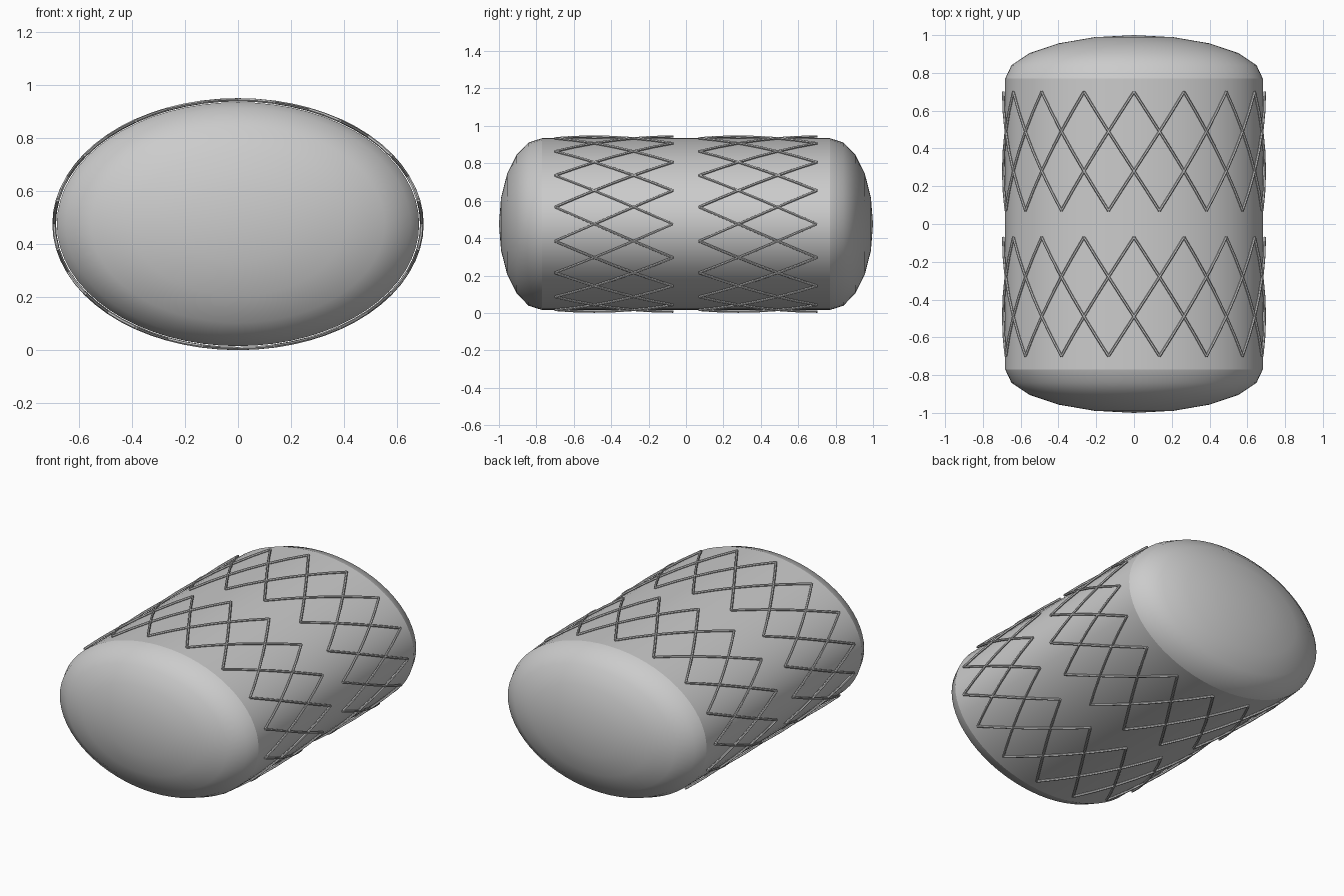
import bpy, bmesh, math

if "Cube" in bpy.data.objects:
    bpy.data.objects.remove(bpy.data.objects["Cube"])

CZ = 0.475                 # height of the long axis
RX, RZ = 0.682, 0.459      # body half width and half height
Y0 = 0.77                  # end of the straight body
SEG = 64

grey = bpy.data.materials.new("plain grey")
grey.diffuse_color = (0.6, 0.6, 0.6, 1)
grey.use_nodes = True
grey.node_tree.nodes["Principled BSDF"].inputs["Base Color"].default_value = grey.diffuse_color


def ring(bm, y, s):
    """Elliptical ring of vertices at y, scaled by s."""
    return [bm.verts.new((RX * s * math.sin(a), y, CZ + RZ * s * math.cos(a)))
            for a in (2 * math.pi * i / SEG for i in range(SEG))]


def lathe(name, profile, tip=None):
    """Loft rings through (y, scale) pairs, optionally closed by a tip point."""
    bm = bmesh.new()
    rings = [ring(bm, y, s) for y, s in profile]
    for a, b in zip(rings, rings[1:]):
        for i in range(SEG):
            j = (i + 1) % SEG
            bm.faces.new((a[i], a[j], b[j], b[i]))
    if tip is not None:
        p = bm.verts.new((0, tip, CZ))
        last = rings[-1]
        for i in range(SEG):
            bm.faces.new((last[i], last[(i + 1) % SEG], p))
    bmesh.ops.recalc_face_normals(bm, faces=bm.faces)
    # make sure normals point outward
    f = next(iter(bm.faces))
    c = f.calc_center_median()
    if f.normal.x * c.x + f.normal.z * (c.z - CZ) < 0:
        bmesh.ops.reverse_faces(bm, faces=bm.faces)
    for f in bm.faces:
        f.smooth = True
    me = bpy.data.meshes.new(name)
    bm.to_mesh(me)
    bm.free()
    me.materials.append(grey)
    ob = bpy.data.objects.new(name, me)
    bpy.context.collection.objects.link(ob)
    return ob


# Straight oval body
lathe("body_tube", [(-Y0, 1), (Y0, 1)])

# Shallow domed ends
for side, name in ((-1, "front_dome"), (1, "back_dome")):
    steps = [math.radians(18 * k) for k in range(5)]
    lathe(name, [(side * (Y0 + 0.23 * math.sin(t)), math.cos(t)) for t in steps], side * 1.0)


# Crossing wire lattice wrapped round the body
def lattice(name, y_low, y_high):
    cu = bpy.data.curves.new(name, 'CURVE')
    cu.dimensions = '3D'
    cu.bevel_depth = 0.007
    cu.bevel_resolution = 1
    cu.use_fill_caps = True
    n = 6
    for i in range(16):
        for d in (-1, 1):
            sp = cu.splines.new('POLY')
            sp.points.add(n)
            for k in range(n + 1):
                t = k / n
                a = math.radians(22.5 * i + d * 33.75 * t)
                sp.points[k].co = (0.692 * math.sin(a), y_high + (y_low - y_high) * t,
                                   CZ + 0.468 * math.cos(a), 1)
    cu.materials.append(grey)
    ob = bpy.data.objects.new(name, cu)
    bpy.context.collection.objects.link(ob)
    bpy.ops.object.select_all(action='DESELECT')
    ob.select_set(True)
    bpy.context.view_layer.objects.active = ob
    bpy.ops.object.convert(target='MESH')
    bpy.ops.object.shade_smooth_by_angle(angle=math.radians(50))


lattice("front_lattice", -0.70, -0.07)
lattice("back_lattice", 0.07, 0.70)
